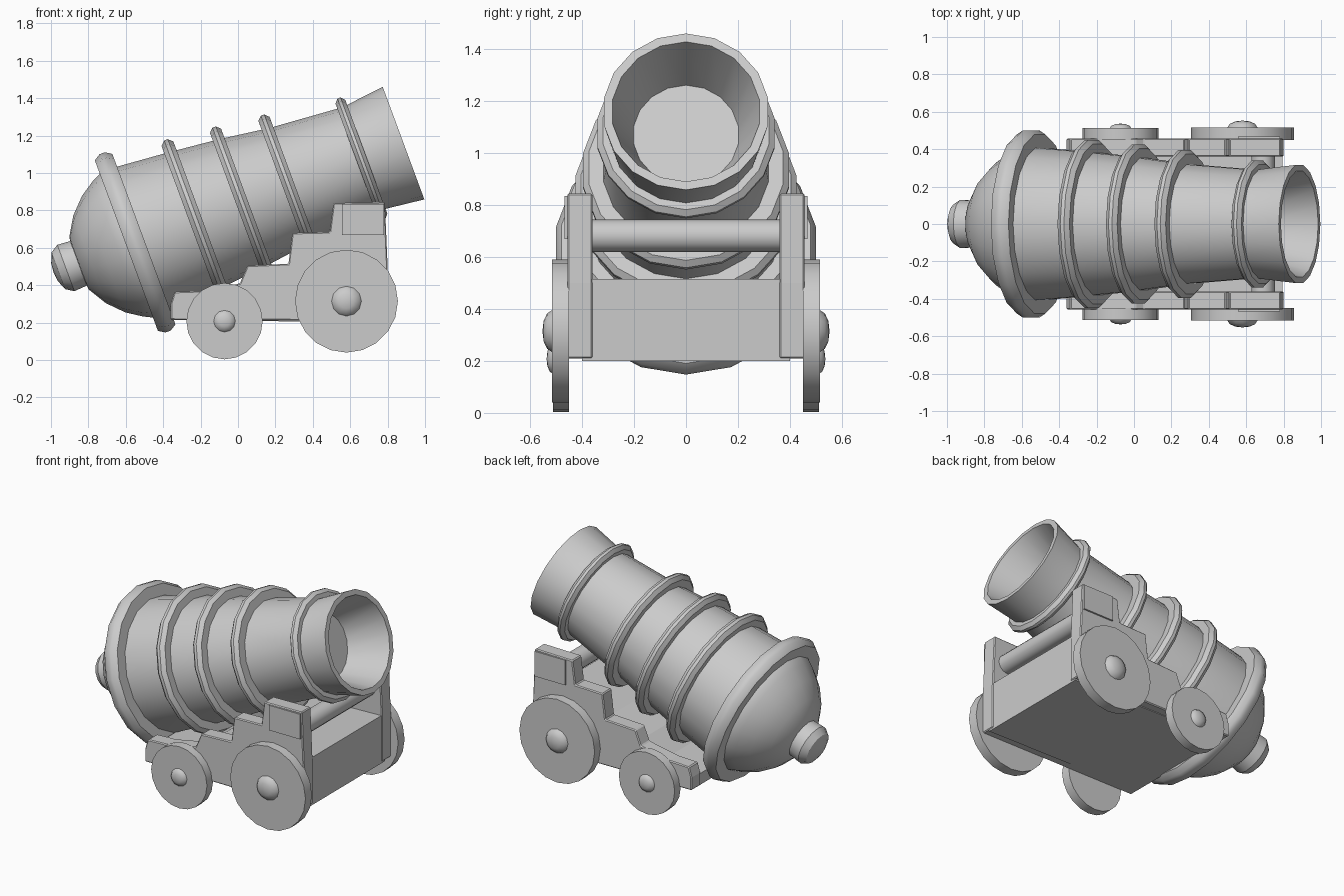
import bpy, bmesh, math
from mathutils import Matrix, Vector

if "Cube" in bpy.data.objects:
    bpy.data.objects.remove(bpy.data.objects["Cube"])

TILT = math.radians(20.3)
MUZZLE = Vector((0.885, 0, 1.16))
# local +z runs from the muzzle back along the barrel, local +x points up
BARREL = Matrix.Translation(MUZZLE) @ Matrix((
    (-math.sin(TILT), 0, -math.cos(TILT), 0),
    (0, -1, 0, 0),
    (math.cos(TILT), 0, -math.sin(TILT), 0),
    (0, 0, 0, 1)))


def finish(name, bm, smooth=True):
    bmesh.ops.remove_doubles(bm, verts=bm.verts, dist=1e-5)
    bmesh.ops.recalc_face_normals(bm, faces=bm.faces)
    me = bpy.data.meshes.new(name)
    bm.to_mesh(me)
    bm.free()
    ob = bpy.data.objects.new(name, me)
    bpy.context.collection.objects.link(ob)
    if smooth:
        bpy.ops.object.select_all(action='DESELECT')
        ob.select_set(True)
        bpy.context.view_layer.objects.active = ob
        bpy.ops.object.shade_smooth_by_angle(angle=math.radians(32))
    return ob


def lathe(name, profile, matrix, sides=18, closed=False):
    """Spin (radius, along) points about local z."""
    bm = bmesh.new()
    vs = [bm.verts.new((r, 0, s)) for r, s in profile]
    es = [bm.edges.new(p) for p in zip(vs, vs[1:])]
    if closed:
        es.append(bm.edges.new((vs[-1], vs[0])))
    bmesh.ops.spin(bm, geom=vs + es, cent=(0, 0, 0), axis=(0, 0, 1),
                   angle=2 * math.pi, steps=sides, use_merge=True)
    bm.transform(matrix)
    return finish(name, bm)


def slab(name, outline, y0, y1, bevel=0.0):
    """Extrude an x-z outline from y0 to y1."""
    bm = bmesh.new()
    f = bm.faces.new([bm.verts.new((x, y0, z)) for x, z in outline])
    ext = bmesh.ops.extrude_face_region(bm, geom=[f])
    bmesh.ops.translate(bm, vec=(0, y1 - y0, 0),
                        verts=[v for v in ext['geom'] if isinstance(v, bmesh.types.BMVert)])
    ob = finish(name, bm, False)
    if bevel:
        m = ob.modifiers.new("Bevel", 'BEVEL')
        m.width = bevel
        m.segments = 1
    return ob


# barrel with bore, tapering body, domed breech
lathe("barrel", [
    (0, 0.26), (0.205, 0.26), (0.287, 0.0), (0.321, 0.0), (0.293, 0.24),
    (0.325, 0.65), (0.362, 0.92), (0.39, 1.2), (0.415, 1.5), (0.415, 1.57),
    (0.385, 1.63), (0.332, 1.71), (0.25, 1.79), (0.15, 1.85), (0, 1.87)], BARREL)

# knob on the breech
lathe("breech_knob", [
    (0.125, 1.82), (0.132, 1.925), (0.105, 1.967), (0.05, 1.99), (0, 1.995)], BARREL, 14)

# reinforcing rings: position, outer radius, inner radius, half width
for i, (s, ro, ri, w) in enumerate([
        (0.24, 0.346, 0.27, 0.028), (0.655, 0.402, 0.30, 0.032),
        (0.92, 0.432, 0.34, 0.032), (1.185, 0.457, 0.37, 0.034),
        (1.53, 0.508, 0.39, 0.05)]):
    lathe(f"barrel_ring_{i + 1}", [
        (ri, s - w), (ro - 0.022, s - w), (ro, s - w * 0.3), (ro, s + w * 0.3),
        (ro - 0.022, s + w), (ri, s + w)], BARREL, closed=True)

# carriage bed between the cheeks
slab("carriage_bed", [(-0.355, 0.215), (0.795, 0.2), (0.795, 0.515), (0.3, 0.5),
                      (0.05, 0.42), (-0.1, 0.32), (-0.355, 0.29)], -0.4, 0.4)

CHEEK = [(-0.36, 0.215), (0.8, 0.21), (0.8, 0.5), (0.785, 0.845), (0.51, 0.84),
         (0.49, 0.685), (0.29, 0.68), (0.27, 0.515), (0.05, 0.505), (0.01, 0.41),
         (-0.2, 0.37), (-0.34, 0.365), (-0.36, 0.3)]

to_side = {"left": 1, "right": -1}
for side, k in to_side.items():
    # stepped cheek with cap plate
    slab(f"{side}_cheek", CHEEK, k * 0.36, k * 0.457, 0.006)
    slab(f"{side}_cap_plate", [(0.555, 0.67), (0.78, 0.67), (0.78, 0.835), (0.555, 0.835)],
         k * 0.44, k * 0.468)
    # wheels with domed hubs
    for label, x, z, r, yo, hr, hy in [("front", 0.58, 0.315, 0.275, 0.517, 0.08, 0.553),
                                       ("rear", -0.072, 0.208, 0.204, 0.512, 0.058, 0.537)]:
        m = Matrix.Translation((x, 0, z)) @ Matrix.Rotation(-k * math.pi / 2, 4, 'X')
        lathe(f"{side}_{label}_wheel",
              [(0, 0.45), (r, 0.45), (r, yo), (0, yo)], m, 20)
        d = hy - yo
        lathe(f"{side}_{label}_hub",
              [(hr, yo - 0.01), (hr, yo), (hr * 0.85, yo + d * 0.5),
               (hr * 0.5, yo + d * 0.87), (0, hy)], m, 12)

# cross bar under the muzzle
bar = Matrix.Translation((0.69, 0, 0.682)) @ Matrix.Rotation(math.pi / 2, 4, 'X')
lathe("cross_bar", [(0, -0.38), (0.063, -0.38), (0.063, 0.38), (0, 0.38)], bar, 12)
